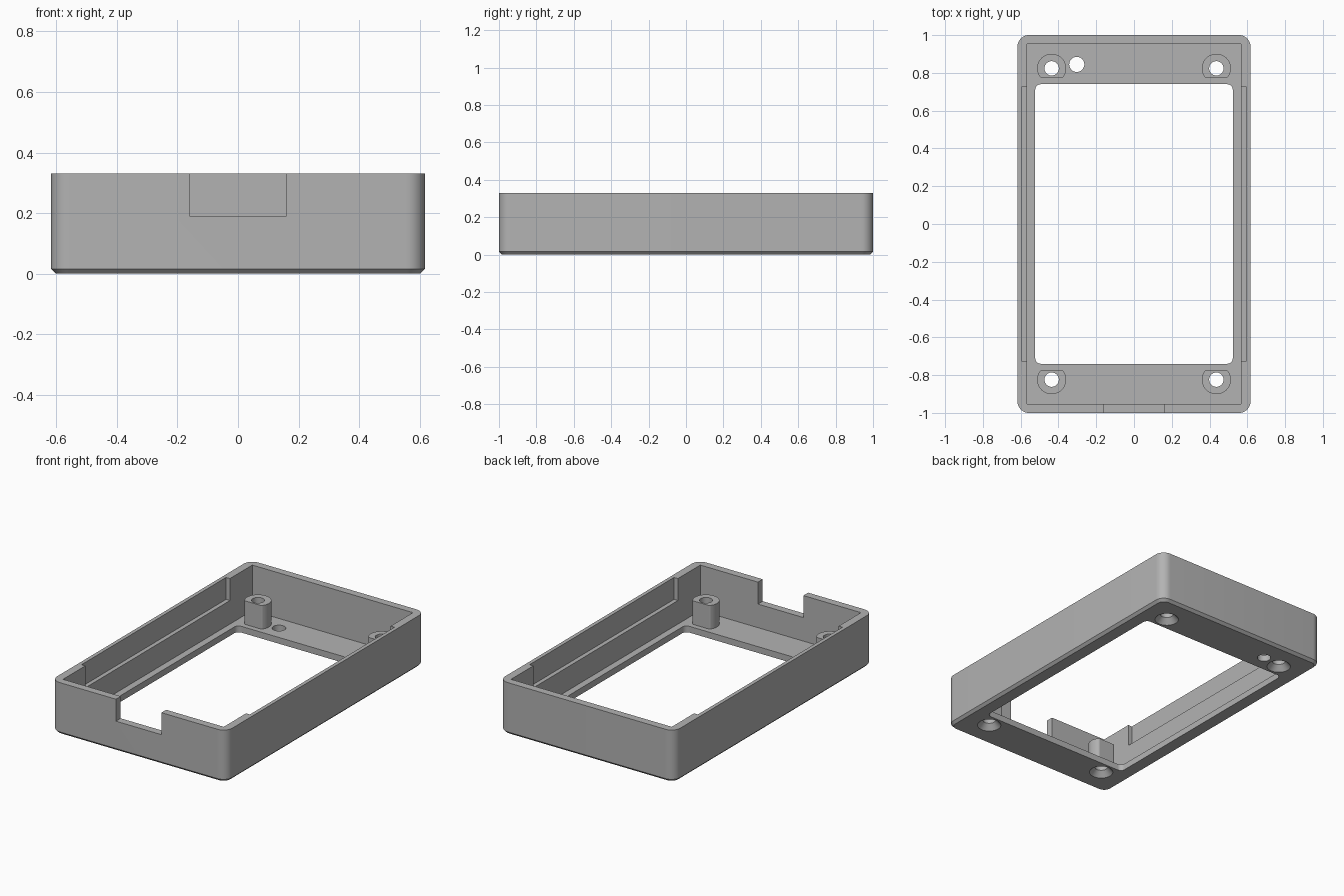
import bpy, bmesh
from math import sin, cos, pi, radians

if "Cube" in bpy.data.objects:
    bpy.data.objects.remove(bpy.data.objects["Cube"])

HALF_X, HALF_Y, TOP = 0.617, 1.0, 0.33
FLOOR = 0.04
LEDGE = 0.19          # height of the side ledges and the front notch sill
POST_X, POST_Y = 0.436, 0.824

grey = bpy.data.materials.new("plain grey")
grey.use_nodes = True
colour = (0.45, 0.45, 0.45, 1)
grey.diffuse_color = colour
grey.node_tree.nodes["Principled BSDF"].inputs["Base Color"].default_value = colour


def rounded(hx, hy, r, steps=10):
    """Counter-clockwise rounded rectangle outline."""
    pts = []
    for k, (sx, sy) in enumerate([(1, 1), (-1, 1), (-1, -1), (1, -1)]):
        for i in range(steps + 1):
            a = (k + i / steps) * pi / 2
            pts.append((sx * (hx - r) + r * cos(a), sy * (hy - r) + r * sin(a)))
    return pts


def circle(r, n=40):
    return [(r * cos(2 * pi * i / n), r * sin(2 * pi * i / n)) for i in range(n)]


def box(x0, x1, y0, y1):
    return [(x0, y0), (x1, y0), (x1, y1), (x0, y1)]


def loft(name, levels, at=(0, 0)):
    """Closed solid through (outline, height) levels."""
    bm = bmesh.new()
    rings = [[bm.verts.new((x + at[0], y + at[1], z)) for x, y in pts] for pts, z in levels]
    n = len(rings[0])
    for low, high in zip(rings, rings[1:]):
        for i in range(n):
            j = (i + 1) % n
            bm.faces.new((low[i], low[j], high[j], high[i]))
    bm.faces.new(rings[0][::-1])
    bm.faces.new(rings[-1])
    bmesh.ops.recalc_face_normals(bm, faces=bm.faces)
    mesh = bpy.data.meshes.new(name)
    bm.to_mesh(mesh)
    bm.free()
    mesh.materials.append(grey)
    obj = bpy.data.objects.new(name, mesh)
    bpy.context.collection.objects.link(obj)
    return obj


def prism(name, pts, z0, z1, at=(0, 0)):
    return loft(name, [(pts, z0), (pts, z1)], at)


# Outer tray with chamfered underside
tray = loft("tray", [(rounded(HALF_X - 0.016, HALF_Y - 0.016, 0.045), 0),
                     (rounded(HALF_X, HALF_Y, 0.061), 0.016),
                     (rounded(HALF_X, HALF_Y, 0.061), TOP)])


def combine(part, operation):
    mod = tray.modifiers.new(part.name, 'BOOLEAN')
    mod.operation, mod.solver, mod.object = operation, 'EXACT', part
    bpy.context.view_layer.objects.active = tray
    bpy.ops.object.modifier_apply(modifier=mod.name)
    bpy.data.objects.remove(part)


def cut(part):
    combine(part, 'DIFFERENCE')


# Inner cavity, window through the floor, notch in the front wall
cut(prism("cavity", box(-0.566, 0.566, -0.952, 0.952), FLOOR, 0.5))
cut(prism("window", rounded(0.523, 0.74, 0.03), -0.1, 0.2))
cut(prism("front_notch", box(-0.16, 0.16, -1.1, -0.9), LEDGE, 0.5))

# Long recesses leaving a ledge in each side wall
for s in (-1, 1):
    x0, x1 = sorted((s * 0.5, s * 0.593))
    cut(prism("side_recess", box(x0, x1, -0.727, 0.727), LEDGE, 0.5))

# Screw posts with a flat towards the window, drilled and countersunk
for sx in (-1, 1):
    for sy in (-1, 1):
        at = (sx * POST_X, sy * POST_Y)
        outline = [(x, sy * max(y * sy, -0.05)) for x, y in circle(0.077)]
        combine(prism("screw_post", outline, 0.02, LEDGE, at), 'UNION')
        cut(loft("screw_hole", [(circle(0.079), -0.01), (circle(0.038), 0.035),
                                (circle(0.038), 0.5)], at))

# Small extra hole in the floor
cut(prism("floor_hole", circle(0.04), -0.1, 0.2, (-0.303, 0.845)))

# Smooth the round corners, keep the edges crisp
tray.select_set(True)
bpy.context.view_layer.objects.active = tray
bpy.ops.object.shade_smooth_by_angle(angle=radians(25))
